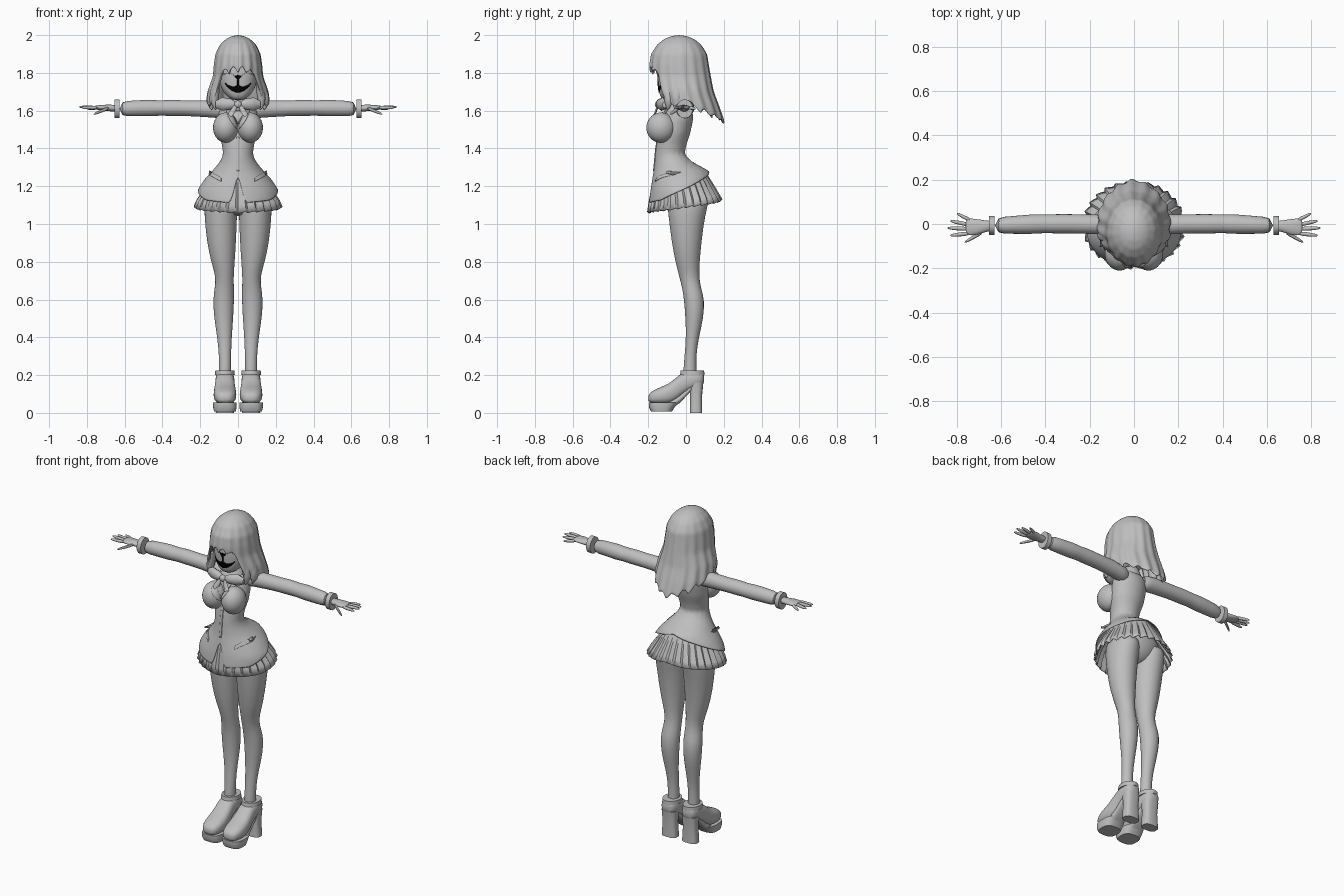
import bpy, bmesh, random
from math import sin, cos, pi, radians, copysign
from mathutils import Matrix, Vector
from mathutils.bvhtree import BVHTree

random.seed(4)
if "Cube" in bpy.data.objects:
    bpy.data.objects.remove(bpy.data.objects["Cube"], do_unlink=True)


def material(name, value):
    mat = bpy.data.materials.new(name)
    mat.use_nodes = True
    colour = (value, value, value, 1)
    mat.diffuse_color = colour
    mat.node_tree.nodes["Principled BSDF"].inputs["Base Color"].default_value = colour
    return mat


GREY = material("plain grey", 0.52)
BLACK = material("black", 0.0)


def finish(name, bm, mat=GREY, mirror=False, sub=0, solid=0, angle=50):
    """Turn a bmesh into a shaded object with its modifiers."""
    mesh = bpy.data.meshes.new(name)
    bm.to_mesh(mesh)
    bm.free()
    mesh.materials.append(mat)
    obj = bpy.data.objects.new(name, mesh)
    bpy.context.collection.objects.link(obj)
    if mirror:
        obj.modifiers.new("Mirror", "MIRROR")
    if solid:
        mod = obj.modifiers.new("Solidify", "SOLIDIFY")
        mod.thickness, mod.offset = solid, -1
    if sub:
        mod = obj.modifiers.new("Subdivision", "SUBSURF")
        mod.levels = mod.render_levels = sub
    bpy.ops.object.select_all(action="DESELECT")
    obj.select_set(True)
    bpy.context.view_layer.objects.active = obj
    bpy.ops.object.shade_smooth_by_angle(angle=radians(angle))
    return obj


def loft(name, axis, rows, n=20, power=1, **options):
    """Closed body of oval rings; a row is position, then both ranges across."""
    bm = bmesh.new()
    others = [i for i in range(3) if i != axis]
    rings = []
    for t, a0, a1, b0, b1 in rows:
        ring = []
        for k in range(n):
            c, s = cos(2 * pi * k / n), sin(2 * pi * k / n)
            c, s = copysign(abs(c) ** power, c), copysign(abs(s) ** power, s)
            p = Vector()
            p[axis] = t
            p[others[0]] = (a0 + a1) / 2 + c * (a1 - a0) / 2
            p[others[1]] = (b0 + b1) / 2 + s * (b1 - b0) / 2
            ring.append(bm.verts.new(p))
        rings.append(ring)
    for low, high in zip(rings, rings[1:]):
        for k in range(n):
            m = (k + 1) % n
            bm.faces.new((low[k], low[m], high[m], high[k]))
    bm.faces.new(rings[0])
    bm.faces.new(rings[-1])
    bmesh.ops.recalc_face_normals(bm, faces=bm.faces)
    return finish(name, bm, **options)


def sample(table, key):
    """Linear lookup in a table sorted by its first column."""
    table = sorted(table)
    if key <= table[0][0]:
        return table[0][1:]
    for low, high in zip(table, table[1:]):
        if key <= high[0]:
            f = (key - low[0]) / (high[0] - low[0])
            return [p + (q - p) * f for p, q in zip(low[1:], high[1:])]
    return table[-1][1:]


def sheet(name, profile, hem, cols=72, rows=20, pleat=None, jag=None, **options):
    """Hanging shell: profile rows are height, half width, front, back."""
    bm = bmesh.new()
    top = profile[0][0]
    grid = []
    for r in range(rows + 1):
        v = r / rows
        line = []
        for k in range(cols):
            turn = 360 * k / cols
            bottom = sample(hem, min(turn, 360 - turn))[0]
            bottom += jag(k) if jag else 0
            z = top + (bottom - top) * v ** 1.4
            w, front, back = sample(profile, z)
            grow = 1 + v * pleat(k) if pleat else 1
            a = radians(turn)
            line.append(bm.verts.new((w * grow * sin(a),
                (front + back) / 2 - cos(a) * grow * (back - front) / 2, z)))
        grid.append(line)
    for up, down in zip(grid, grid[1:]):
        for k in range(cols):
            m = (k + 1) % cols
            bm.faces.new((up[k], down[k], down[m], up[m]))
    bmesh.ops.remove_doubles(bm, verts=bm.verts, dist=0.0001)
    return finish(name, bm, **options)


def ball(name, centre, size, **options):
    bm = bmesh.new()
    bmesh.ops.create_uvsphere(bm, u_segments=28, v_segments=18, radius=1,
        matrix=Matrix.Translation(centre) @ Matrix.Diagonal((*size, 1)))
    return finish(name, bm, **options)


def plate(name, targets, columns, mat=GREY, steps=12, rows=4):
    """Thin mirrored plate laid on the front; columns are x, top, bottom."""
    bpy.context.view_layer.update()
    graph = bpy.context.evaluated_depsgraph_get()
    trees = [BVHTree.FromObject(t, graph) for t in targets]
    bm = bmesh.new()
    grid = []
    for i in range(steps + 1):
        x = columns[0][0] + (columns[-1][0] - columns[0][0]) * i / steps
        high, low = sample(columns, x)
        line = []
        for j in range(rows + 1):
            z = high + (low - high) * j / rows
            hits = [t.ray_cast(Vector((x, -1, z)), Vector((0, 1, 0)))[0] for t in trees]
            y = min([h.y for h in hits if h] or [-0.1])
            line.append(bm.verts.new((x, y - 0.004, z)))
        grid.append(line)
    for a, b in zip(grid, grid[1:]):
        for j in range(rows):
            bm.faces.new((a[j], a[j + 1], b[j + 1], b[j]))
    return finish(name, bm, mat=mat, mirror=True, solid=0.005)


# Head, face and neck
head = loft("head", 2, [(1.655, -.025, .025, -.12, -.06), (1.675, -.058, .058, -.138, -.02),
    (1.71, -.088, .088, -.145, .03), (1.76, -.103, .103, -.15, .06), (1.82, -.106, .106, -.15, .08),
    (1.9, -.1, .1, -.135, .08), (1.95, -.06, .06, -.1, .04)], power=.85, sub=1)
loft("neck", 2, [(1.58, -.05, .05, -.09, .02), (1.64, -.035, .035, -.075, 0),
    (1.72, -.035, .035, -.07, .01)], sub=1)
plate("mouth", [head], [(0, 1.738, 1.695), (.015, 1.728, 1.698), (.035, 1.728, 1.707),
    (.055, 1.735, 1.722), (.068, 1.746, 1.742)], BLACK)
plate("nose", [head], [(0, 1.788, 1.76), (.018, 1.786, 1.78)], BLACK)
plate("lip_line", [head], [(0, 1.765, 1.735), (.004, 1.765, 1.735)], BLACK, steps=1)
plate("eyelid", [head], [(.025, 1.79, 1.785), (.055, 1.81, 1.8), (.09, 1.79, 1.785)])

# Hair with fringe, side locks and a ragged hem
sheet("hair", [(2, 0, -.036, -.036), (1.995, .034, -.076, .004), (1.98, .063, -.114, .042),
    (1.95, .095, -.152, .08), (1.9, .119, -.183, .111), (1.84, .127, -.192, .12),
    (1.78, .132, -.19, .13), (1.7, .16, -.18, .145), (1.62, .168, -.17, .175),
    (1.53, .155, -.16, .205)],
    [(0, 1.84), (42, 1.815), (50, 1.68), (65, 1.64), (90, 1.65), (130, 1.6), (180, 1.55)],
    cols=96, rows=26, jag=lambda k: -.045 * abs((k / 6) % 1 - .5) * (1 + (k % 5 == 0)),
    pleat=lambda k: .03 * sin(k * pi / 3), sub=1, solid=.01)
# Loose locks falling on the shoulders
for i, (x, y) in enumerate([(.125, -.09), (.145, -.05), (.14, .0)]):
    loft("shoulder_lock_%d" % i, 2, [(1.76, x - .03, x - .01, y - .03, y + .03),
        (1.69, x - .03, x + .022, y - .035, y + .035), (1.64, x - .02, x + .025, y - .025, y + .025),
        (1.6, x - .01, x - .005, y - .01, y - .005)], n=8, mirror=True, sub=1)

# Jacket with an open front notch and a hem that rises at the back
jacket = sheet("jacket", [(1.645, .035, -.08, 0), (1.635, .075, -.1, .02), (1.6, .1, -.115, .035),
    (1.55, .105, -.13, .037), (1.48, .1, -.145, .022), (1.42, .085, -.157, .002),
    (1.37, .078, -.163, -.008), (1.33, .094, -.165, .03), (1.28, .137, -.17, .125),
    (1.24, .175, -.178, .14), (1.18, .215, -.19, .15), (1.1, .228, -.2, .16)],
    [(0, 1.27), (5, 1.19), (10, 1.11), (50, 1.125), (90, 1.18), (135, 1.24), (180, 1.28)],
    rows=28, sub=1, solid=.006)
bust = ball("bust", (.065, -.133, 1.51), (.067, .077, .08), mirror=True)
plate("lapel", [jacket, bust], [(.004, 1.53, 1.5), (.04, 1.6, 1.55), (.06, 1.625, 1.59)])
plate("pocket_flap", [jacket], [(.09, 1.245, 1.225), (.15, 1.28, 1.258)])
plate("front_placket", [jacket], [(0, 1.46, 1.28), (.008, 1.46, 1.28)], steps=2, rows=14)

# Collar and bow
sheet("collar", [(1.67, .045, -.09, .015), (1.6, .085, -.135, .035)],
    [(0, 1.6), (90, 1.63), (180, 1.62)], rows=4, solid=.006)
loft("bow_wing", 0, [(.008, -.15, -.125, 1.625, 1.645), (.04, -.16, -.115, 1.605, 1.665),
    (.085, -.145, -.1, 1.6, 1.67), (.12, -.125, -.1, 1.615, 1.65)], n=8, mirror=True)
loft("bow_tail", 2, [(1.63, 0, .02, -.155, -.14), (1.59, .015, .05, -.168, -.155),
    (1.565, .035, .05, -.18, -.17)], n=6, mirror=True)
ball("bow_knot", (0, -.147, 1.633), (.02, .017, .02))

# Sleeves, cuffs and hands
loft("sleeve", 0, [(.05, -.06, .035, 1.55, 1.64), (.1, -.052, .042, 1.562, 1.652),
    (.18, -.045, .043, 1.565, 1.657), (.28, -.043, .045, 1.573, 1.653),
    (.36, -.043, .045, 1.57, 1.66), (.41, -.041, .043, 1.575, 1.652),
    (.46, -.046, .045, 1.568, 1.66), (.54, -.044, .036, 1.572, 1.654),
    (.63, -.046, .032, 1.567, 1.652)], mirror=True, sub=1)
loft("cuff", 0, [(.628, -.05, .036, 1.56, 1.66), (.655, -.05, .036, 1.56, 1.66)], n=28, mirror=True)
loft("palm", 0, [(.63, -.03, .015, 1.595, 1.63), (.67, -.035, .015, 1.595, 1.632),
    (.71, -.052, .024, 1.6, 1.632), (.75, -.052, .026, 1.605, 1.628),
    (.76, -.045, .02, 1.61, 1.625)], mirror=True, sub=1)
for name, x0, y0, x1, y1, drop in [("little_finger", .735, .015, .8, .048, .006),
        ("ring_finger", .745, -.003, .83, .014, 0), ("middle_finger", .745, -.022, .842, -.018, -.004),
        ("index_finger", .74, -.042, .83, -.052, 0), ("thumb", .68, -.035, .765, -.083, .035)]:
    rows = []
    for f, r in [(0, .011), (.5, .01), (.85, .008), (1, .003)]:
        y, z = y0 + (y1 - y0) * f, 1.616 - drop * f
        rows.append((x0 + (x1 - x0) * f, y - r, y + r, z - r, z + r))
    loft(name, 0, rows, n=8, mirror=True, sub=1)

# Pleated skirt
sheet("skirt", [(1.3, .11, -.155, .09), (1.2, .168, -.178, .148), (1.12, .218, -.192, .192),
    (1.05, .24, -.2, .2)], [(0, 1.055), (60, 1.07), (100, 1.09), (180, 1.125)],
    cols=112, rows=8, pleat=lambda k: .07 * (k % 4) / 3 - .03,
    jag=lambda k: .008 * (k % 4) / 3, solid=.004, angle=25)

# Hips and legs
loft("hips", 2, [(1.04, -.04, .04, -.05, .05), (1.08, -.12, .12, -.09, .095),
    (1.14, -.165, .165, -.11, .118), (1.2, -.16, .16, -.13, .12),
    (1.3, -.085, .085, -.14, .02)], sub=1)
loft("leg", 2, [(1.17, .01, .165, -.1, .115), (1.11, .002, .178, -.1, .122), (1.05, .004, .18, -.095, .102),
    (.9, .01, .165, -.076, .082), (.8, .017, .143, -.057, .073), (.72, .023, .117, -.036, .069),
    (.66, .021, .124, -.02, .08), (.6, .02, .133, -.011, .099), (.5, .025, .127, -.003, .093),
    (.4, .033, .11, 0, .068), (.3, .037, .1, -.008, .053), (.22, .036, .102, -.015, .056),
    (.15, .036, .102, -.015, .056)], mirror=True, sub=1)

# Platform shoes with block heels
loft("shoe_upper", 1, [(-.2, .05, .085, .065, .09), (-.188, .022, .115, .05, .112),
    (-.14, .008, .13, .045, .135), (-.09, .008, .13, .045, .155), (-.05, .014, .125, .06, .188),
    (-.015, .018, .12, .095, .22), (.04, .018, .12, .128, .226), (.08, .024, .115, .14, .225),
    (.097, .045, .095, .155, .21)], power=.8, mirror=True, sub=1)
loft("shoe_collar", 2, [(.2, .017, .122, -.032, .098), (.225, .019, .12, -.028, .096)],
    n=28, mirror=True)
loft("platform_sole", 2, [(.008, .012, .127, -.185, -.075), (.03, .007, .132, -.196, -.06),
    (.055, .007, .132, -.196, -.04)], n=28, power=.7, mirror=True)
loft("arch", 1, [(-.09, .02, .118, .012, .06), (-.03, .025, .112, .055, .1),
    (.03, .028, .11, .12, .15)], power=.7, mirror=True)
loft("block_heel", 2, [(0, .02, .118, .02, .086), (.09, .026, .112, .021, .085),
    (.16, .022, .116, .018, .092)], n=24, power=.7, mirror=True)
